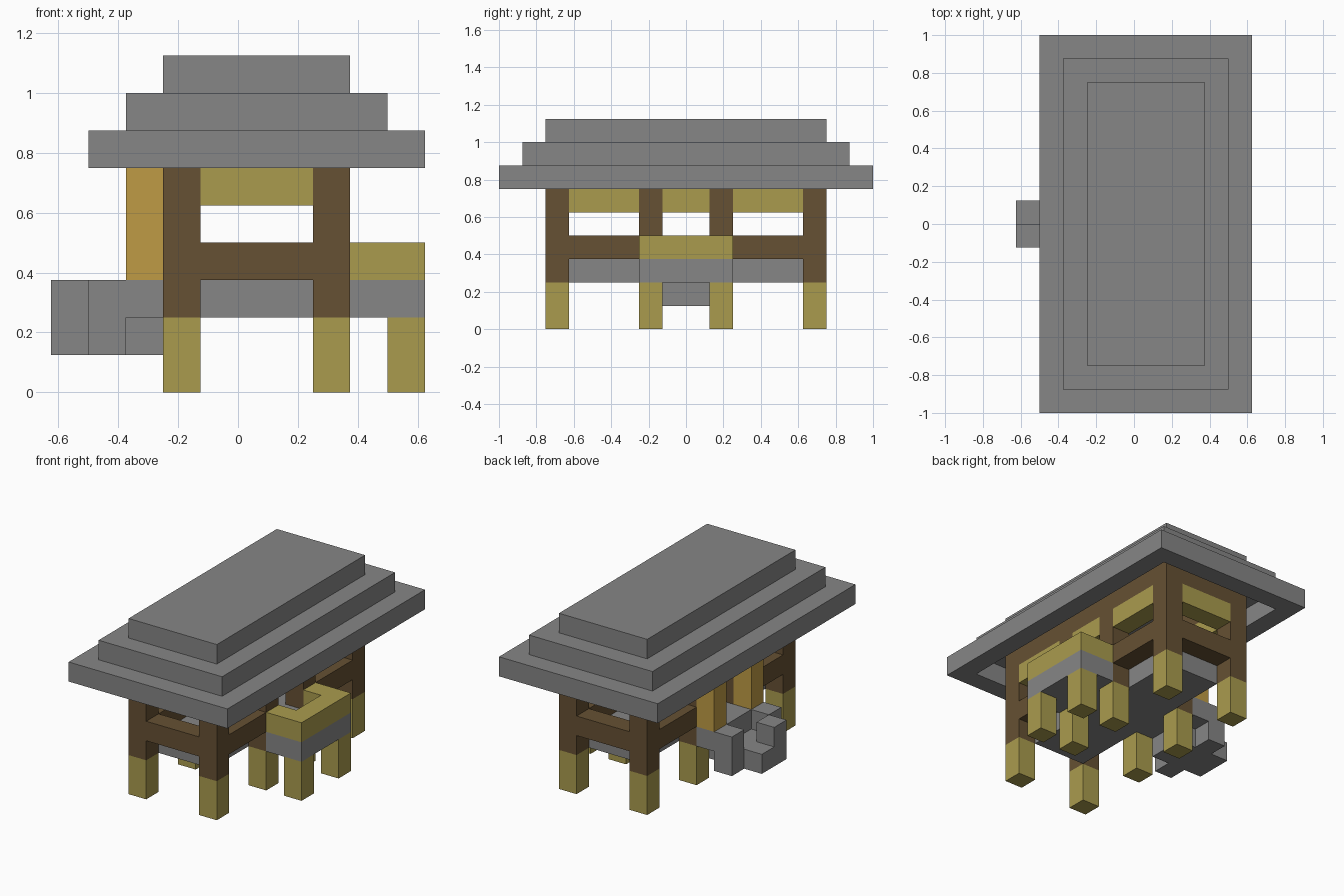
import bpy, bmesh
from mathutils import Vector

U = 0.125  # one building block

cube = bpy.data.objects.get("Cube")
if cube:
    bpy.data.objects.remove(cube, do_unlink=True)


def material(name, r, g, b):
    m = bpy.data.materials.new(name)
    m.use_nodes = True
    m.diffuse_color = (r, g, b, 1)
    m.node_tree.nodes["Principled BSDF"].inputs["Base Color"].default_value = (r, g, b, 1)
    return m


stone = material("grey stone", 0.24, 0.24, 0.24)
plank = material("pale wood", 0.40, 0.33, 0.076)
timber = material("dark timber", 0.133, 0.082, 0.033)
golden = material("golden wood", 0.52, 0.33, 0.06)


def part(name, mat, boxes):
    """One object from boxes, each a (low corner, high corner) pair in blocks."""
    bm = bmesh.new()
    for lo, hi in boxes:
        lo, hi = Vector(lo), Vector(hi)
        verts = bmesh.ops.create_cube(bm, size=1)["verts"]
        bmesh.ops.scale(bm, vec=(hi - lo) * U, verts=verts)
        bmesh.ops.translate(bm, vec=(lo + hi) * U / 2, verts=verts)
    mesh = bpy.data.meshes.new(name)
    bm.to_mesh(mesh)
    bm.free()
    mesh.materials.append(mat)
    obj = bpy.data.objects.new(name, mesh)
    bpy.context.collection.objects.link(obj)


def both(lo, hi):
    """A box and its mirror across y = 0."""
    return [(lo, hi), ((lo[0], -hi[1], lo[2]), (hi[0], -lo[1], hi[2]))]


# Stilts and wall posts, on the two long walls
stilts, posts, beams, lintels, plate = [], [], [], [], []
for x in (-2, 2):
    for y in (1, 5):
        stilts += both((x, y, 0), (x + 1, y + 1, 2))
        posts += both((x, y, 2), (x + 1, y + 1, 6))
    beams += both((x, 2, 3), (x + 1, 5, 4))
    lintels += both((x, 2, 5), (x + 1, 5, 6))
    lintels.append(((x, -1, 5), (x + 1, 1, 6)))
    plate.append(((x, -6, 6), (x + 1, 6, 7)))

# Short end walls
beams += both((-1, 5, 3), (2, 6, 4))
lintels += both((-1, 5, 5), (2, 6, 6))
plate += both((-1, 5, 6), (2, 6, 7))

part("stilts", plank, stilts)
part("wall_posts", timber, posts)
part("wall_beams", timber, beams)
part("window_lintels", plank, lintels)
part("wall_plate", timber, plate)

# Floor, reaching through both door openings
part("floor", stone, [((-1, -5, 2), (2, 5, 3)), ((2, -1, 2), (3, 1, 3)),
                      ((-2, -1, 2), (-1, 1, 3))])

# Balcony
part("balcony_floor", stone, [((3, -2, 2), (5, 2, 3))])
part("balcony_legs", plank, both((4, 1, 0), (5, 2, 2)))
part("balcony_rail", plank, both((3, 1, 3), (4, 2, 4)) + [((4, -2, 3), (5, 2, 4))])

# Entrance porch and steps
part("porch_floor", stone, [((-3, -2, 2), (-2, 2, 3))])
part("porch_posts", golden, both((-3, 1, 3), (-2, 2, 7)))
part("steps", stone, [((-5, -1, 1), (-2, 1, 2)), ((-5, -1, 2), (-4, 0, 3))])
part("step_side_blocks", stone, both((-4, 1, 1), (-3, 2, 3)))

# Stepped roof: open eaves frame with two slabs above
part("roof_eaves", stone, both((-4, 7, 6), (5, 8, 7))
     + [((-4, -7, 6), (-3, 7, 7)), ((4, -7, 6), (5, 7, 7))])
part("roof_middle", stone, [((-3, -7, 7), (4, 7, 8))])
part("roof_top", stone, [((-2, -6, 8), (3, 6, 9))])
